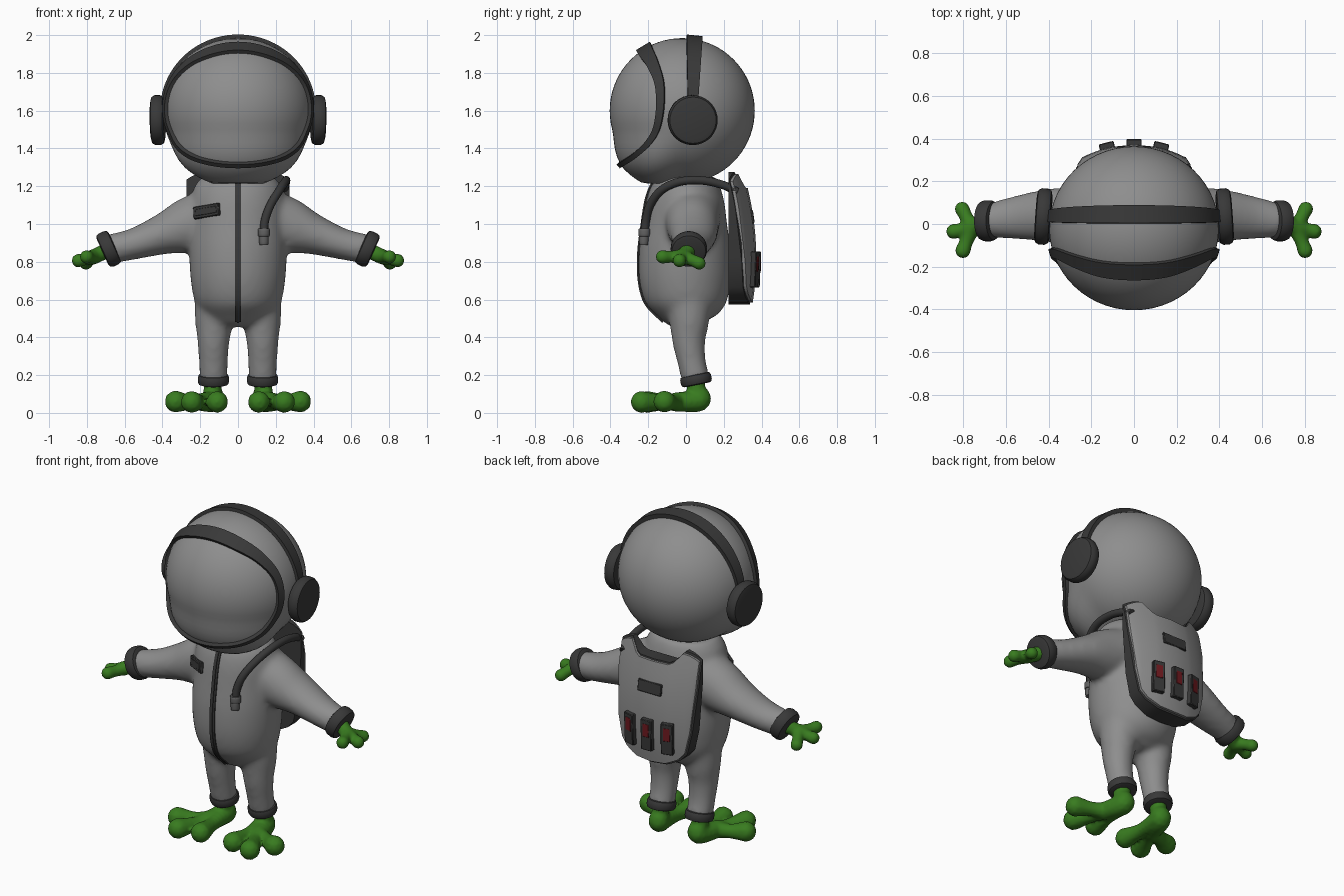
import bpy, bmesh
from math import sin, cos, pi, radians
from mathutils import Vector as V, Matrix

if "Cube" in bpy.data.objects:
    bpy.data.objects.remove(bpy.data.objects["Cube"])

def material(name, rgb):
    m = bpy.data.materials.new(name)
    m.diffuse_color = (*rgb, 1)
    m.use_nodes = True
    m.node_tree.nodes["Principled BSDF"].inputs["Base Color"].default_value = m.diffuse_color
    return m

GREY = material("suit_grey", (.27, .27, .27))
MID = material("metal_grey", (.12, .12, .12))
DARK = material("dark_trim", (.04, .04, .04))
GREEN = material("green_skin", (.04, .2, .014))
RED = material("red_light", (.16, .01, .014))

def finish(name, bm, mat=GREY, voxel=0, smooth=0):
    bmesh.ops.recalc_face_normals(bm, faces=bm.faces)
    me = bpy.data.meshes.new(name)
    bm.to_mesh(me)
    bm.free()
    ob = bpy.data.objects.new(name, me)
    bpy.context.collection.objects.link(ob)
    bpy.context.view_layer.objects.active = ob
    if voxel:
        r = ob.modifiers.new("Remesh", 'REMESH')
        r.mode, r.voxel_size = 'VOXEL', voxel
        s = ob.modifiers.new("Smooth", 'SMOOTH')
        s.iterations = smooth
        bpy.ops.object.modifier_apply(modifier="Remesh")
        bpy.ops.object.modifier_apply(modifier="Smooth")
    ob.data.materials.clear()
    ob.data.materials.append(mat)
    return ob

def skin_rings(bm, rings, closed=False):
    vs = [[bm.verts.new(p) for p in r] for r in rings]
    n = len(vs[0])
    for a, b in zip(vs, vs[1:] + (vs[:1] if closed else [])):
        for i in range(n):
            bm.faces.new((a[i], a[(i+1) % n], b[(i+1) % n], b[i]))
    if not closed:
        bm.faces.new(vs[0])
        bm.faces.new(vs[-1])

def spline(pts, closed=False, n=8):
    """Catmull-Rom samples; points may carry extra values such as width."""
    p = [V(q) for q in pts]
    k, out = len(p), []
    at = (lambda i: p[i % k]) if closed else (lambda i: p[max(0, min(k-1, i))])
    for i in range(k if closed else k-1):
        a, b, c, d = (at(i+j) for j in (-1, 0, 1, 2))
        for t in (j/n for j in range(n)):
            out.append((b*2 + (c-a)*t + (a*2-b*5+c*4-d)*t*t + (b*3-a-c*3+d)*t**3)*.5)
    return out if closed else out + [p[-1]]

def loft(bm, rows, n=28, ref=V((0, 1, 0))):
    """Elliptical tube; rows are (x, y, z, radius along ref, other radius)."""
    s, rings = spline(rows, n=5), []
    for i, q in enumerate(s):
        t = (V(s[min(i+1, len(s)-1)][:3]) - V(s[max(i-1, 0)][:3])).normalized()
        u = (ref - t*t.dot(ref)).normalized()
        v = t.cross(u)
        rings.append([V(q[:3]) + u*q[3]*cos(2*pi*j/n) + v*q[4]*sin(2*pi*j/n) for j in range(n)])
    skin_rings(bm, rings)

def ribbon(name, pts, normals, widths, thick, mat, closed=False):
    rings, k = [], len(pts)
    for i, p in enumerate(pts):
        a, b = (pts[i-1], pts[(i+1) % k]) if closed else (pts[max(i-1, 0)], pts[min(i+1, k-1)])
        n = normals[i].normalized()
        w = (b-a).cross(n).normalized()*widths[i]/2
        h = n*thick/2
        rings.append([p+w+h, p-w+h, p-w-h, p+w-h])
    bm = bmesh.new()
    skin_rings(bm, rings, closed)
    return finish(name, bm, mat)

def disc(name, c, axis, r, h, mat=GREY, edge=.85, n=36):
    """Solid round-edged disc, h is the half height."""
    rot = V(axis).to_track_quat('Z', 'Y')
    prof = [(r*edge, -h), (r*(.3*edge+.7), -.85*h), (r, -.4*h), (r, .4*h), (r*(.3*edge+.7), .85*h), (r*edge, h)]
    bm = bmesh.new()
    skin_rings(bm, [[V(c) + rot @ V((q*cos(2*pi*j/n), q*sin(2*pi*j/n), z)) for j in range(n)] for q, z in prof])
    return finish(name, bm, mat)

def box(name, c, size, rot, mat=GREY):
    bm = bmesh.new()
    bmesh.ops.create_cube(bm, size=1, matrix=Matrix.Translation(c) @ rot.to_4x4() @ Matrix.Diagonal((*size, 1)))
    bmesh.ops.bevel(bm, geom=bm.edges[:], offset=.004, segments=1, affect='EDGES')
    return finish(name, bm, mat)

def blob(name, chains, s, mat, voxel=.009):
    """Fleshy limb from overlapping balls along (x, y, z, r) chains."""
    bm = bmesh.new()
    for ch in chains:
        for q in spline(ch, n=6):
            bmesh.ops.create_icosphere(bm, subdivisions=2, radius=q[3], matrix=Matrix.Translation((s*q[0], q[1], q[2])))
    return finish(name, bm, mat, voxel, 3)

# Suit body: torso, arms and legs fused together
bm = bmesh.new()
loft(bm, [(0, .02, .465, .08, .10), (0, .015, .5, .14, .165), (0, .01, .58, .21, .225), (0, -.003, .7, .242, .25),
          (0, -.006, .85, .243, .258), (0, -.006, 1, .224, .252), (0, -.003, 1.12, .207, .25),
          (0, 0, 1.2, .182, .23), (0, 0, 1.25, .155, .19)], 40)
for s in (1, -1):
    loft(bm, [(s*.12, .03, 1.05, .16, .15), (s*.27, .035, .99, .14, .145), (s*.4, .04, .945, .125, .108),
              (s*.55, .03, .895, .102, .083), (s*.69, .015, .865, .078, .078)])
    loft(bm, [(s*.13, .015, .6, .12, .10), (s*.127, .017, .48, .105, .10), (s*.13, .015, .38, .088, .085),
              (s*.13, .03, .27, .075, .077), (s*.13, .052, .175, .075, .075)])
body = finish("suit_body", bm, GREY, .016, 10)
bpy.context.view_layer.update()

def surface(x, z):
    ok, p, n, _ = body.ray_cast(V((x, -2, z)), V((0, 1, 0)))
    return (p, n) if ok else (V((x, -.1, z)), V((0, -1, 0)))

# Helmet: slightly wide sphere with a fuller chin and flat base
C, R = V((0, -.02, 1.6)), .384
def ramp(x, a, b):
    t = max(0, min(1, (x-a)/(b-a)))
    return t*t*(3-2*t)
def helmet_point(d, lift=0):
    d = d.normalized()
    p = C + d*(R*(1 + .14*ramp(-d.z, .25, .75)*ramp(-d.y, -.05, .45)) + lift)
    p.x *= 1.035
    p.z = max(p.z, 1.215)
    return p
bm = bmesh.new()
bmesh.ops.create_uvsphere(bm, u_segments=56, v_segments=36, radius=1)
for v in bm.verts:
    v.co = helmet_point(v.co)
finish("helmet", bm)

# Visor frame: closed band hugging the helmet, wide on top
half = [(0, -.22, 1.93, .085), (.15, -.215, 1.915, .08), (.275, -.185, 1.86, .065), (.355, -.145, 1.75, .05),
        (.385, -.14, 1.62, .042), (.38, -.165, 1.5, .036), (.35, -.22, 1.41, .032), (.275, -.29, 1.345, .028),
        (.14, -.335, 1.32, .026), (0, -.35, 1.313, .026)]
loop = spline(half + [(-x, y, z, w) for x, y, z, w in half[-2:0:-1]], True)
dirs = [V(q[:3]) - C for q in loop]
ribbon("visor_frame", [helmet_point(d, .004) for d in dirs], dirs, [q[3] for q in loop], .026, DARK, True)

# Headphone band and cups
ang = [radians(-96 + 192*i/48) for i in range(49)]
ribbon("headphone_band", [V((.396*sin(a), .035+.01*cos(a), 1.6+.385*cos(a))) for a in ang],
       [V((sin(a), .1, cos(a))) for a in ang], [.05+.035*max(0, cos(a)) for a in ang], .028, DARK)
for s, side in ((1, "left"), (-1, "right")):
    disc(side+"_ear_cup", (s*.425, .035, 1.55), (s, .07, -.02), .132, .036, DARK, .76)
    # Cuffs, hands and feet
    disc(side+"_wrist_cuff", (s*.685, .015, .868), (s*.91, 0, -.41), .096, .036, DARK, .78)
    disc(side+"_ankle_cuff", (s*.13, .053, .176), (0, -.2, 1), .083, .028, DARK, .8)
    palm = (.76, -.02, .828, .042)
    blob(side+"_hand", [[(.68, .015, .865, .048), (.72, 0, .847, .042), palm],
                        [palm, (.785, .03, .81, .033), (.805, .07, .792, .036)],
                        [palm, (.81, -.028, .814, .033), (.845, -.035, .806, .037)],
                        [palm, (.785, -.08, .826, .033), (.802, -.125, .826, .037)]], s, GREEN)
    heel = (.135, .068, .068, .062)
    mid = (.175, -.05, .058, .052)
    blob(side+"_foot", [[(.13, .052, .17, .052), (.135, .055, .12, .05), heel, mid],
                        [heel, (.122, -.08, .058, .042), (.11, -.205, .058, .059)],
                        [mid, (.2, -.12, .056, .042), (.245, -.235, .058, .059)],
                        [mid, (.25, -.075, .056, .042), (.33, -.115, .06, .059)]], s, GREEN)

# Zip down the front
zs = [.485 + .735*i/36 for i in range(37)]
hits = [surface(0, z) for z in zs]
for name, w, t in (("zip_tape", .034, .012), ("zip_teeth", .01, .022)):
    ribbon(name, [h[0] for h in hits], [h[1] for h in hits], [w]*37, t, DARK)

# Chest patch with a raised panel
p, n = surface(-.165, 1.068)
rot = n.to_track_quat('Z', 'Y').to_matrix() @ Matrix.Rotation(radians(8), 3, 'Z')
box("chest_patch", p, (.165, .065, .02), rot, DARK)
box("chest_patch_panel", p + n*.002, (.14, .04, .02), rot, DARK)

# Air hose over the shoulder
bm = bmesh.new()
loft(bm, [(.24, .27, 1.17, .022, .022), (.25, .2, 1.205, .022, .022), (.255, .09, 1.23, .022, .022),
          (.25, -.03, 1.225, .022, .022), (.22, -.13, 1.18, .022, .022), (.172, -.19, 1.1, .022, .022),
          (.143, -.212, 1.02, .022, .022), (.137, -.22, .95, .022, .022)], 16, V((1, .01, 0)))
finish("air_hose", bm, DARK)
disc("hose_collar", (.137, -.22, .955), (0, 0, 1), .032, .02, MID, .9, 20)
disc("hose_plug", (.137, -.223, .918), (0, 0, 1), .025, .028, MID, .9, 20)

# Backpack: curved shield with notched top, dark base and lighter cover
cols = [(0, 1.2, .575), (.1, 1.2, .582), (.13, 1.215, .595), (.18, 1.275, .62), (.22, 1.265, .665),
        (.25, 1.25, .8), (.272, 1.235, 1.08)]
def back_y(x, z):
    return .372 - x*x - .33*(z-.82)**2
def shield(name, k, y_in, y_out, mat):
    bm, rings = bmesh.new(), []
    for x, top, bot in [(-a, b, c) for a, b, c in cols[:0:-1]] + cols:
        zs = [.92 + k*(bot + (top-bot)*i/10 - .92) for i in range(11)]
        x *= k
        rings.append([V((x, back_y(x, z)+y_out, z)) for z in zs] +
                     [V((x, max(.225, back_y(x, z)+y_in), z)) for z in zs[::-1]])
    skin_rings(bm, rings)
    return finish(name, bm, mat)
shield("backpack_base", 1, -.13, -.014, DARK)
shield("backpack_cover", .97, -.05, 0, GREY)

# Backpack label plate and three lamp units
def on_pack(name, x, z, lift, size, mat):
    n = V((2*x, 1, .66*(z-.82))).normalized()
    right = V((0, 0, 1)).cross(n).normalized()
    rot = Matrix((right, n, right.cross(n))).transposed()
    box(name, V((x, back_y(x, z), z)) + n*lift, size, rot, mat)
on_pack("backpack_plate", 0, 1.04, -.005, (.16, .016, .07), DARK)
for i, x in enumerate((-.125, 0, .125)):
    on_pack(f"lamp_housing_{i+1}", x, .76, .005, (.072, .036, .19), DARK)
    on_pack(f"lamp_{i+1}", x, .79, .012, (.046, .026, .085), RED)

# Smooth shading with crisp edges
for ob in bpy.context.collection.objects:
    ob.select_set(True)
bpy.ops.object.shade_smooth_by_angle(angle=radians(40))
